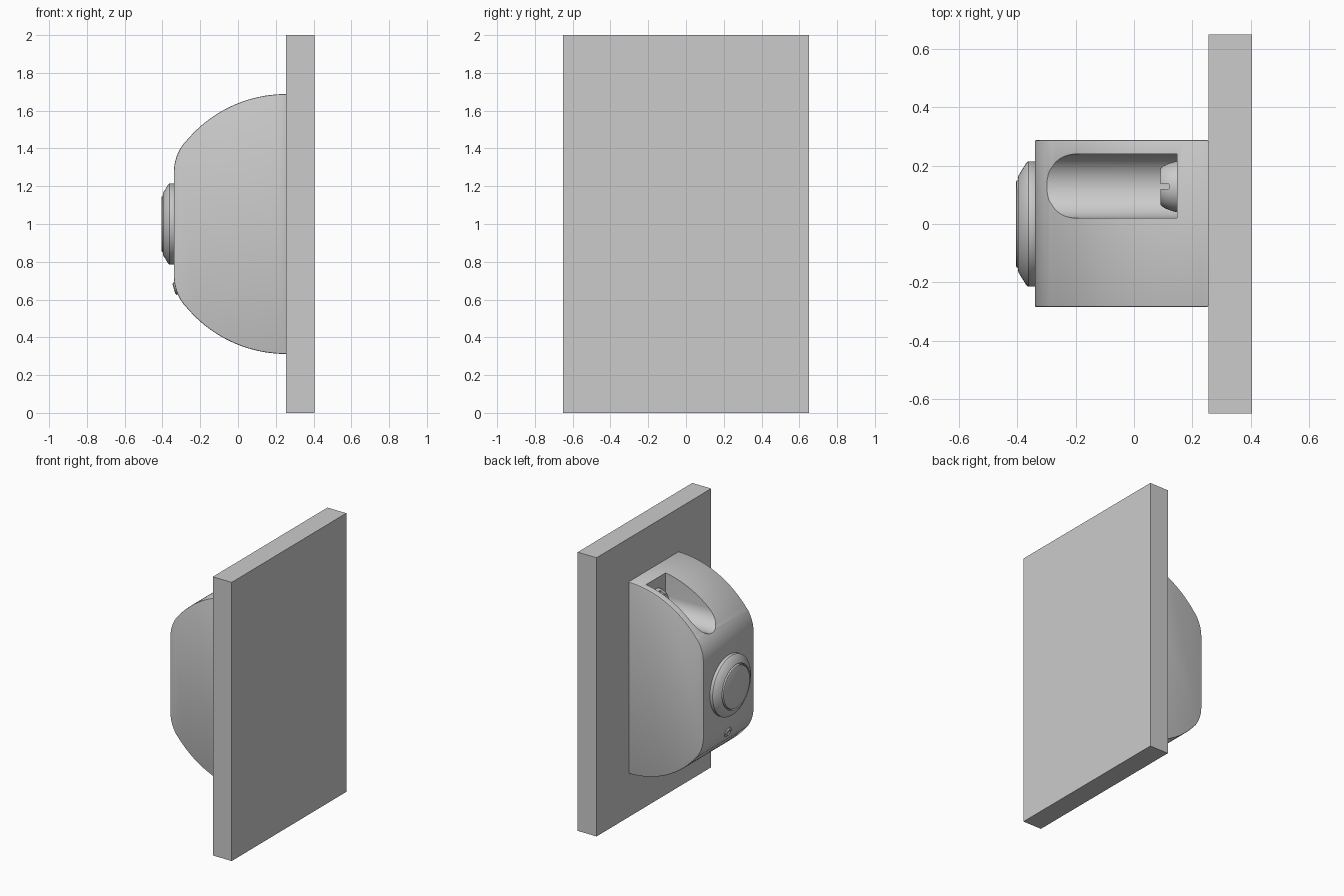
import bpy, bmesh
from math import sin, cos, pi, atan2, radians
from mathutils import Vector

if "Cube" in bpy.data.objects:
    bpy.data.objects.remove(bpy.data.objects["Cube"])


def finish(bm, name):
    bmesh.ops.recalc_face_normals(bm, faces=bm.faces)
    mesh = bpy.data.meshes.new(name)
    bm.to_mesh(mesh)
    bm.free()
    ob = bpy.data.objects.new(name, mesh)
    bpy.context.collection.objects.link(ob)
    return ob


def prism(name, points, offset, bevel=0):
    """Extrude a closed outline of 3D points by an offset, softening both rims."""
    bm = bmesh.new()
    base = bm.faces.new([bm.verts.new(p) for p in points])
    ext = bmesh.ops.extrude_face_region(bm, geom=[base], use_keep_orig=True)
    moved = [g for g in ext["geom"] if isinstance(g, bmesh.types.BMVert)]
    bmesh.ops.translate(bm, verts=moved, vec=offset)
    if bevel:
        rims = list({e for f in bm.faces if len(f.verts) > 4 for e in f.edges})
        bmesh.ops.bevel(bm, geom=rims, offset=bevel, segments=2, profile=0.5, affect='EDGES')
    return finish(bm, name)


def lathe(name, profile, loc, axis, steps=64):
    """Spin a (radius, height) profile, starting and ending on the axis."""
    bm = bmesh.new()
    verts = [bm.verts.new((r, 0, h)) for r, h in profile]
    edges = [bm.edges.new(p) for p in zip(verts, verts[1:])]
    bmesh.ops.spin(bm, geom=verts + edges, cent=(0, 0, 0), axis=(0, 0, 1),
                   angle=2 * pi, steps=steps)
    bmesh.ops.remove_doubles(bm, verts=bm.verts, dist=1e-4)
    rot = Vector(axis).to_track_quat('Z', 'Y').to_matrix()
    bmesh.ops.rotate(bm, verts=bm.verts, matrix=rot)
    bmesh.ops.translate(bm, verts=bm.verts, vec=loc)
    return finish(bm, name)


def box(name, lo, hi):
    return prism(name, [(lo[0], lo[1], lo[2]), (hi[0], lo[1], lo[2]),
                        (hi[0], hi[1], lo[2]), (lo[0], hi[1], lo[2])],
                 (0, 0, hi[2] - lo[2]))


def cut(ob, cutter):
    mod = ob.modifiers.new("cut", 'BOOLEAN')
    mod.operation, mod.object, mod.solver = 'DIFFERENCE', cutter, 'EXACT'
    bpy.ops.object.select_all(action='DESELECT')
    bpy.context.view_layer.objects.active = ob
    ob.select_set(True)
    bpy.ops.object.modifier_apply(modifier=mod.name)
    bpy.data.objects.remove(cutter)


def arc(cx, cz, r, a0, a1, n):
    return [(cx + r * cos(a0 + (a1 - a0) * i / n), cz + r * sin(a0 + (a1 - a0) * i / n))
            for i in range(n + 1)]


# Wall panel
box("wall_panel", (0.255, -0.65, 0), (0.405, 0.65, 2))

# Rounded body: large arc blended into the flat front, mirrored about z = 1
FRONT, BACK, R, FR = -0.34, 0.255, 0.688, 0.259
blend = atan2(0.27, FRONT + FR - BACK)
upper = arc(BACK, 1, R, pi / 2, blend, 28)
upper += arc(FRONT + FR, 1.27, FR, blend, pi, 12)[1:]
outline = upper + [(x, 2 - z) for x, z in reversed(upper)]
body = prism("body", [(x, -0.285, z) for x, z in outline], (0, 0.573, 0), 0.006)

# Scooped basin cut into the top
groove = [(0.24, 1.9)] + arc(0.13, 1.52, 0.11, 0, -pi, 32) + [(0.02, 1.9)]
cut(body, prism("basin_cutter", [(-0.7, y, z) for y, z in groove], (0.848, 0, 0)))

# Slotted spout on the basin's rear wall
spout = lathe("spout", [(0, -0.01), (0.088, -0.01), (0.086, 0.008), (0.08, 0.028),
                        (0.072, 0.046), (0.062, 0.058), (0, 0.058)],
              (0.148, 0.128, 1.52), (-1, 0, 0), 48)
cut(spout, box("slot_cutter", (0.05, 0.12, 1.4), (0.12, 0.137, 1.64)))

# Push button: bezel and inset disc
lathe("button_bezel", [(0, -0.005), (0.212, -0.005), (0.215, 0.0), (0.215, 0.022),
                       (0.210, 0.029), (0.166, 0.056), (0.160, 0.058),
                       (0.157, 0.042), (0, 0.042)], (FRONT, 0, 1), (-1, 0, 0))
lathe("button_disc", [(0, 0.03), (0.152, 0.03), (0.152, 0.056), (0.149, 0.062),
                      (0.142, 0.065), (0, 0.065)], (FRONT, 0, 1), (-1, 0, 0))

# Small fixing screw under the button
tilt = radians(16)
normal = Vector((-cos(tilt), 0, -sin(tilt)))
seat = Vector((FRONT + FR, 0, 0.73)) + normal * FR
lathe("fixing_screw", [(0, -0.01), (0.034, -0.01), (0.034, 0.004), (0.028, 0.009),
                       (0.019, 0.010), (0.017, 0.003), (0, 0.003)], seat, normal, 32)

# Smooth the curves, keep hard edges
bpy.ops.object.select_all(action='SELECT')
bpy.context.view_layer.objects.active = body
bpy.ops.object.shade_smooth_by_angle(angle=radians(32))
